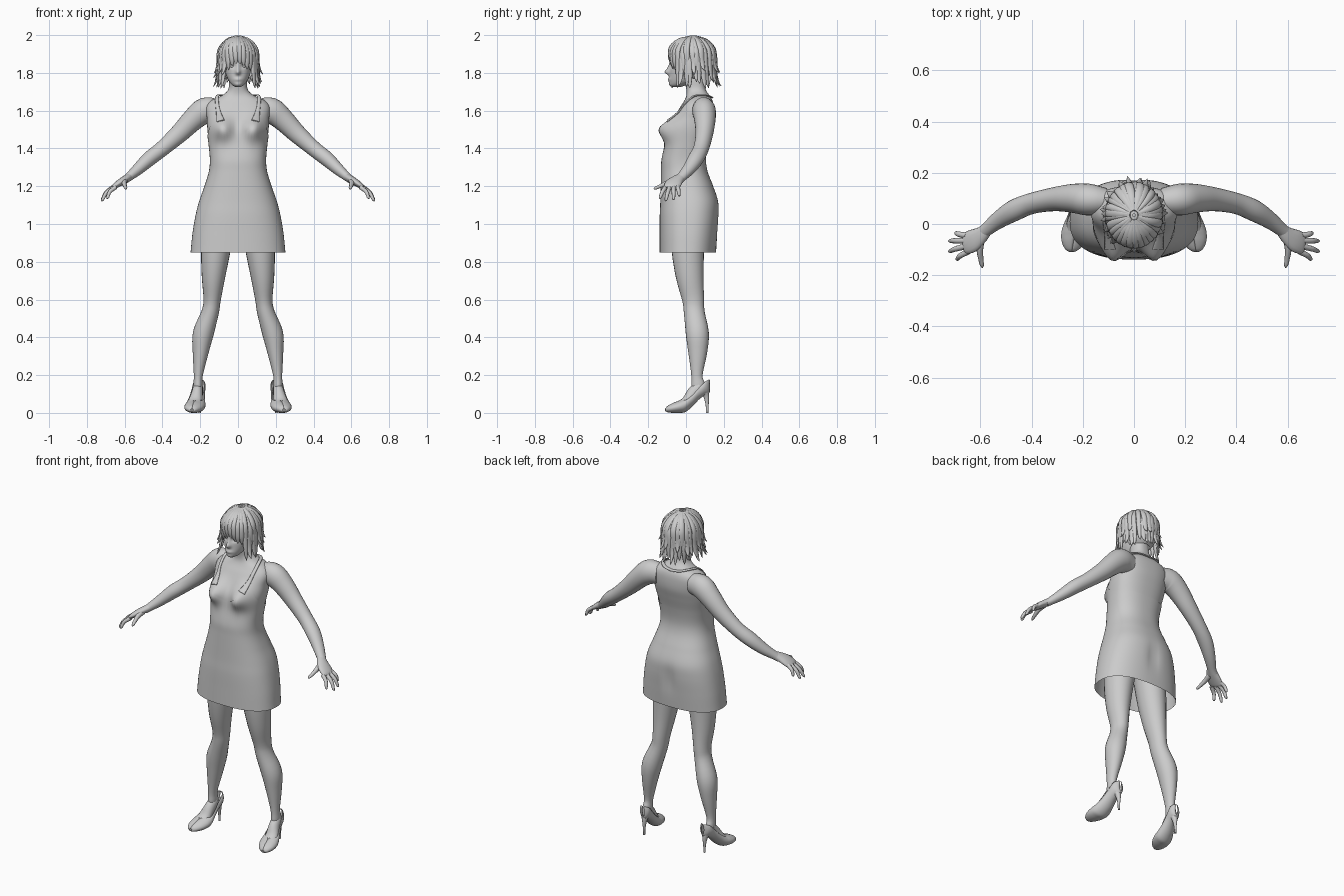
import bpy, math, random
from mathutils import Vector as V

if "Cube" in bpy.data.objects:
    bpy.data.objects.remove(bpy.data.objects["Cube"])

random.seed(4)


def grid(name, rows, closed=True, caps=True, mirror=False):
    """Skin a list of equal-length vertex rings into a smooth mesh."""
    n = len(rows[0])
    verts = [v for r in rows for v in r]
    faces = []
    for i in range(len(rows) - 1):
        for j in range(n if closed else n - 1):
            k = (j + 1) % n
            faces.append((i * n + j, i * n + k, (i + 1) * n + k, (i + 1) * n + j))
    if caps:
        faces += [tuple(range(n))[::-1], tuple(range(len(verts) - n, len(verts)))]
    me = bpy.data.meshes.new(name)
    me.from_pydata(verts, [], faces)
    for p in me.polygons:
        p.use_smooth = len(p.vertices) == 4
    ob = bpy.data.objects.new(name, me)
    bpy.context.collection.objects.link(ob)
    if mirror:
        ob.modifiers.new("mirror", 'MIRROR').use_mirror_merge = False
    return ob


def interp(pts, u):
    """Smooth lookup in rows of (key, values...), sorted by key."""
    u = min(max(u, pts[0][0]), pts[-1][0])
    i = max(k for k in range(len(pts) - 1) if pts[k][0] <= u)
    a, b = pts[i], pts[i + 1]
    p, q = pts[max(i - 1, 0)], pts[min(i + 2, len(pts) - 1)]
    h = b[0] - a[0]
    t = (u - a[0]) / h
    out = []
    for c in range(1, len(a)):
        m0 = (b[c] - p[c]) / (b[0] - p[0]) * h
        m1 = (q[c] - a[c]) / (q[0] - a[0]) * h
        out.append((2*t**3 - 3*t*t + 1) * a[c] + (t**3 - 2*t*t + t) * m0
                   + (3*t*t - 2*t**3) * b[c] + (t**3 - t*t) * m1)
    return out


def tube(name, pts, ref=(0, 1, 0), n=16, sub=4, mirror=False):
    """Tapered tube through (x, y, z, radius along ref, radius across)."""
    keyed = [(i, *p) for i, p in enumerate(pts)]
    s = [interp(keyed, i / sub) for i in range((len(pts) - 1) * sub + 1)]
    rows = []
    for i, p in enumerate(s):
        t = (V(s[min(i + 1, len(s) - 1)][:3]) - V(s[max(i - 1, 0)][:3])).normalized()
        r = V(ref)
        side = (r - t * r.dot(t)).normalized()
        up = t.cross(side)
        rows.append([V(p[:3]) + side * p[3] * math.cos(a) + up * p[4] * math.sin(a)
                     for a in (2 * math.pi * k / n for k in range(n))])
    return grid(name, rows, mirror=mirror)


def gauss(x, z, cx, cz, rx, rz):
    return math.exp(-((x - cx) / rx) ** 2 - ((z - cz) / rz) ** 2)


def section(prof, d, z, bump, e=2.4, off=0.0):
    """Point on a body section; d is the angle from the front."""
    a, yf, yb = interp(prof, z)
    sx, cy = math.sin(d), -math.cos(d)
    x = (a + off) * math.copysign(abs(sx) ** (2 / e), sx)
    y = (yf + yb) / 2 + ((yb - yf) / 2 + off) * math.copysign(abs(cy) ** (2 / e), cy)
    return V((x, y - bump(abs(x), z, cy), z))


# z, half width, front y, back y
BODY = [(.85, .247, -.135, .155), (.95, .237, -.135, .163), (1.05, .22, -.135, .17),
        (1.12, .202, -.132, .167), (1.2, .174, -.13, .14), (1.28, .15, -.128, .11),
        (1.34, .145, -.126, .102), (1.42, .152, -.108, .112), (1.5, .162, -.085, .132),
        (1.56, .165, -.06, .146), (1.62, .168, -.03, .147), (1.655, .14, -.008, .14),
        (1.68, .085, .002, .125), (1.71, .053, .002, .105), (1.76, .047, -.008, .095),
        (1.8, .046, -.01, .095)]
HEAD = [(1.725, .012, -.072, -.03), (1.735, .03, -.084, .0), (1.76, .05, -.089, .05),
        (1.8, .066, -.087, .08), (1.85, .073, -.085, .1), (1.9, .076, -.086, .11),
        (1.95, .062, -.068, .09), (1.985, .025, -.02, .05)]


def bust(x, z, cy):
    if cy > 0:  # cleft of the seat
        return .012 * gauss(x, z, 0, 1.02, .03, .08)
    return .066 * gauss(x, z, .085, 1.505, .055, .06) * min(1, -cy * 3)


def face(x, z, cy):
    if cy > 0:
        return 0
    return (.022 * gauss(x, z, 0, 1.803, .012, .014) + .012 * gauss(x, z, 0, 1.825, .009, .022)
            + .007 * gauss(x, z, 0, 1.765, .022, .01) - .010 * gauss(x, z, .03, 1.837, .018, .011)
            + .005 * gauss(x, z, 0, 1.738, .02, .012))


N = 64
ANG = [2 * math.pi * k / N for k in range(N)]

# skin of chest, back, shoulders and neck
grid("torso_skin", [[section(BODY, d, 1.39 + .41 * i / 40, bust) for d in ANG]
                    for i in range(41)], caps=False)
grid("head", [[section(HEAD, d, 1.725 + .26 * i / 60, face, 2.1) for d in ANG]
              for i in range(61)])

# dress: open hem, low back, pointed bust cups
NECK = [(0, 1.47), (20, 1.51), (38, 1.565), (62, 1.51), (90, 1.455), (135, 1.435), (180, 1.43)]


def neckline(d):
    deg = math.degrees(d)
    return interp(NECK, min(deg, 360 - deg))[0]


grid("dress", [[section(BODY, d, .85 + (neckline(d) - .85) * i / 60, bust, off=.004)
                for d in ANG] for i in range(61)], caps=False)


def front_y(x, z):
    a = interp(BODY, z)[0]
    return section(BODY, math.asin((x / a) ** 1.2), z, bust, off=.004).y


tube("halter_strap", [(x, front_y(x, z), z, w, .004) for x, z, w in
                      ((.093, 1.545, .022), (.103, 1.59, .013), (.11, 1.63, .01))] +
     [(.11, .04, 1.676, .01, .005), (.088, .095, 1.682, .01, .004),
      (.05, .128, 1.675, .01, .004), (0, .135, 1.67, .01, .004)], (1, .3, 0), 10, mirror=True)

# arms and hands
tube("arm", [(.11, .09, 1.602, .05, .06), (.175, .095, 1.6, .062, .069), (.235, .1, 1.555, .057, .06),
             (.31, .097, 1.48, .047, .05), (.4, .08, 1.4, .041, .041), (.47, .052, 1.345, .042, .039),
             (.53, .015, 1.29, .034, .031), (.58, -.025, 1.247, .026, .022),
             (.6, -.04, 1.232, .027, .02)], n=24, mirror=True)
tube("palm", [(.575, -.022, 1.25, .024, .02), (.6, -.045, 1.235, .034, .02),
              (.63, -.065, 1.216, .044, .018), (.655, -.076, 1.198, .042, .014),
              (.665, -.08, 1.188, .034, .008)], mirror=True)
FINGERS = {"index_finger": ((.648, -.108, 1.195), (.695, -.14, 1.135)),
           "middle_finger": ((.657, -.087, 1.195), (.724, -.108, 1.122)),
           "ring_finger": ((.659, -.065, 1.197), (.724, -.066, 1.128)),
           "little_finger": ((.655, -.045, 1.2), (.7, -.035, 1.148))}
for name, (a, b) in FINGERS.items():
    a, b = V(a), V(b)
    mid = a.lerp(b, .5) + V((.007, 0, .006))
    tube(name, [(*a, .012, .012), (*mid, .0105, .01), (*a.lerp(b, .88), .008, .008),
                (*b, .003, .003)], n=10, mirror=True)
tube("thumb", [(.597, -.06, 1.23, .014, .018), (.602, -.1, 1.217, .013, .014),
               (.598, -.138, 1.2, .01, .01), (.594, -.16, 1.19, .008, .008),
               (.592, -.17, 1.185, .003, .003)], (1, 0, 0), 10, mirror=True)

# legs and feet
tube("leg", [(.1, .01, 1.02, .09, .095), (.118, .01, .86, .078, .086), (.13, .02, .72, .062, .073),
             (.137, .038, .6, .046, .058), (.148, .044, .53, .046, .055), (.184, .06, .42, .055, .061),
             (.198, .062, .32, .042, .05), (.21, .058, .2, .024, .03), (.212, .064, .15, .024, .036),
             (.214, .068, .1, .022, .034)], (1, 0, 0), 24, mirror=True)
tube("foot", [(.212, .075, .14, .026, .03), (.216, .04, .105, .03, .035), (.226, .0, .06, .038, .026),
              (.234, -.05, .035, .04, .02)], (1, 0, 0), mirror=True)

# pumps: y, bottom, top, half width, opening angle
SHOE = [(-.11, .01, .022, .008, 0), (-.1, .004, .035, .026, 0), (-.07, .0, .052, .046, 0),
        (-.035, .0, .066, .054, 6), (-.005, .004, .08, .052, 48), (.03, .03, .112, .043, 62),
        (.07, .072, .155, .036, 62), (.1, .093, .185, .034, 55), (.118, .1, .185, .024, 40),
        (.127, .112, .175, .008, 10)]
rows = []
for i in range(49):
    y = -.11 + .237 * i / 48
    lo, hi, w, gap = interp(SHOE, y)
    cx = .218 - .18 * (y - .03)
    g = math.radians(max(gap, 0))
    rows.append([(cx + w * math.sin(t), y, (lo + hi) / 2 + (hi - lo) / 2 * math.cos(t))
                 for t in (g + (2 * math.pi - 2 * g) * k / 28 for k in range(29))])
shoe = grid("shoe", rows, closed=False, caps=False, mirror=True)
m = shoe.modifiers.new("thickness", 'SOLIDIFY')
m.thickness = .003
tube("stiletto_heel", [(.204, .1, .112, .024, .022), (.203, .108, .085, .014, .015),
                       (.203, .112, .04, .007, .008), (.203, .112, .0, .006, .006)],
     (1, 0, 0), 12, mirror=True)

# eyes
for s in (-1, 1):
    bpy.ops.mesh.primitive_uv_sphere_add(segments=16, ring_count=10, radius=.011,
                                         location=(s * .03, -.064, 1.837))
    bpy.context.object.name = "eye"
    bpy.ops.object.shade_smooth()

# hair: rounded cap lifted off the face, then layered flicked locks
cap_rows = []
for i in range(25):
    row = []
    for d in ANG:
        frontness = max(0, math.cos(d)) ** .7
        low = 1.77 + .12 * min(1, frontness * 1.3)
        top = math.acos(max(-1, min(1, (low - 1.87) / .122)))
        f = .05 + (top - .05) * i / 24
        row.append((.102 * math.sin(f) * math.sin(d), .035 - .118 * math.sin(f) * math.cos(d),
                    1.87 + .122 * math.cos(f)))
    cap_rows.append(row)
grid("hair_cap", cap_rows, caps=False)


def lock(d, low, flick, width, lift):
    ref = (math.cos(d), math.sin(d), 0)
    pts = []
    for f, r, w in ((0, .15, .4), (.12, .62, .9), (.38, .98, 1), (.7, 1.03, .9),
                    (.9, 1.03 + flick * .5, .6), (1, 1.06 + flick, .08)):
        z = 1.99 + lift - (1.99 - low) * f
        tw = d + .1 * f
        pts.append((.104 * r * math.sin(tw), .035 - .12 * r * math.cos(tw), z,
                    width * w, .007 * w + .001))
    tube("hair_lock", pts, ref, 8, 3)


for layer, count in ((0, 26), (1, 22)):
    for k in range(count):
        d = math.radians(48 + 264 * k / (count - 1)) + random.uniform(-.06, .06)
        low = (1.735 if layer == 0 else 1.79) + random.uniform(-.02, .025)
        lock(d, low, random.uniform(-.08, .22), random.uniform(.014, .02), .004 * layer)
# side-swept fringe
for k in range(9):
    d = -.8 + 1.6 * k / 8
    lock(d, 1.855 - .05 * abs(d) - random.uniform(0, .02), -.08, .017, .002)
